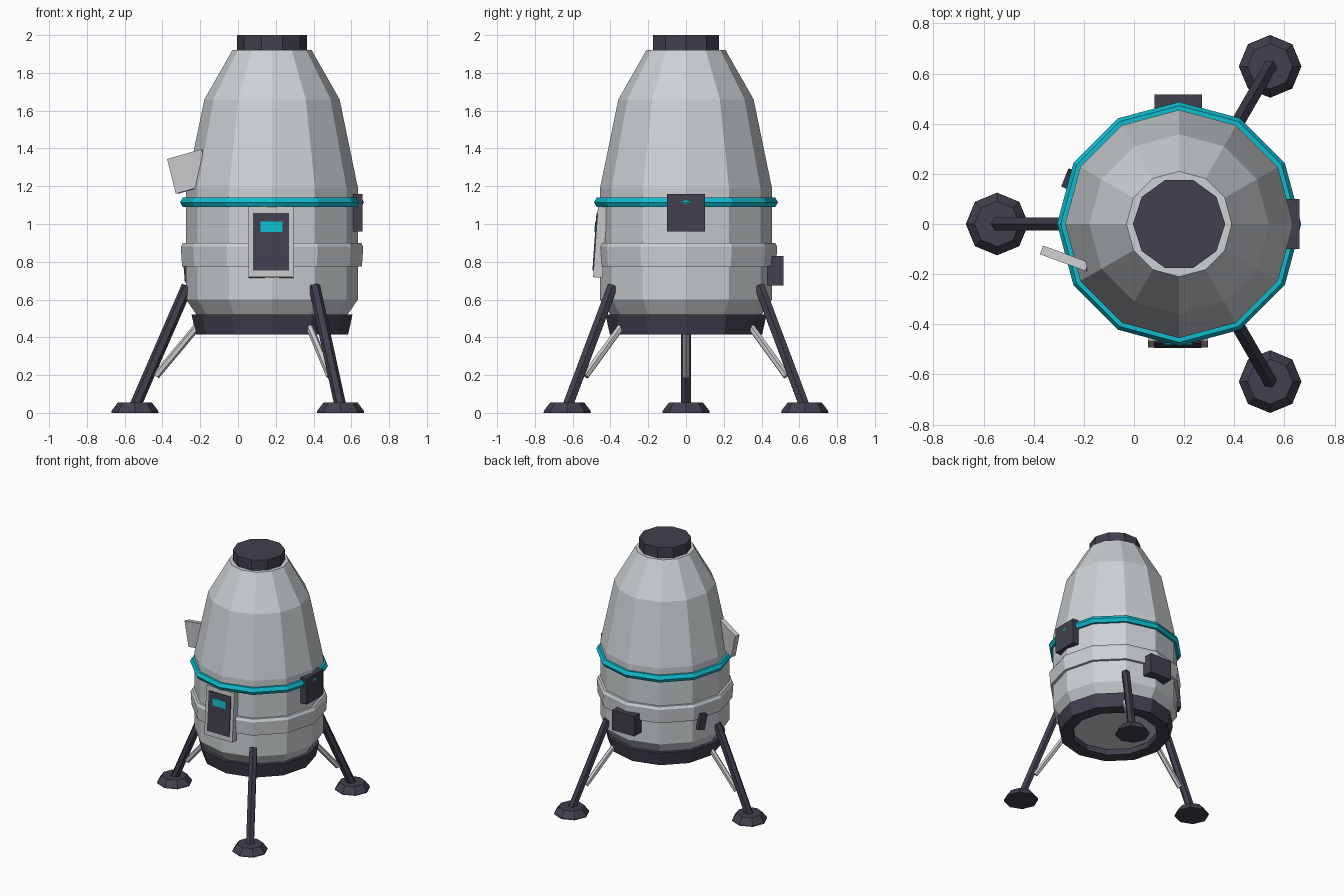
import bpy
from math import sin, cos, pi, radians
from mathutils import Vector, Euler

cube = bpy.data.objects.get("Cube")
if cube:
    bpy.data.objects.remove(cube, do_unlink=True)

CX = 0.18  # hull axis


def material(name, rgb):
    m = bpy.data.materials.new(name)
    m.use_nodes = True
    m.diffuse_color = (*rgb, 1)
    m.node_tree.nodes["Principled BSDF"].inputs["Base Color"].default_value = (*rgb, 1)
    return m


HULL = material("hull_grey", (0.61, 0.64, 0.66))
TRIM = material("trim_grey", (0.58, 0.58, 0.6))
DARK = material("dark_slate", (0.054, 0.05, 0.075))
CYAN = material("cyan", (0.005, 0.5, 0.62))


def add_mesh(name, verts, faces, mat):
    mesh = bpy.data.meshes.new(name)
    mesh.from_pydata(verts, [], faces)
    mesh.materials.append(mat)
    ob = bpy.data.objects.new(name, mesh)
    bpy.context.collection.objects.link(ob)
    return ob


def lathe(name, profile, mat, sides=12, closed=False, centre=(CX, 0)):
    """Spin (radius, z) points, listed bottom to top on the outside."""
    verts = [(centre[0] + r * cos(2 * pi * i / sides),
              centre[1] + r * sin(2 * pi * i / sides), z)
             for r, z in profile for i in range(sides)]
    n = len(profile)
    faces = []
    for k in range(n if closed else n - 1):
        a, b = k * sides, (k + 1) % n * sides
        for i in range(sides):
            j = (i + 1) % sides
            faces.append((a + i, a + j, b + j, b + i))
    if not closed:
        faces.append(tuple(reversed(range(sides))))
        faces.append(tuple(range((n - 1) * sides, n * sides)))
    return add_mesh(name, verts, faces, mat)


def box(name, centre, size, mat, rot=(0, 0, 0)):
    bpy.ops.mesh.primitive_cube_add(size=1, location=centre,
                                    rotation=[radians(a) for a in rot])
    ob = bpy.context.object
    ob.name = name
    ob.scale = size
    ob.data.materials.append(mat)
    return ob


def rod(name, start, end, radius, mat, sides=6):
    start, end = Vector(start), Vector(end)
    d = end - start
    bpy.ops.mesh.primitive_cylinder_add(vertices=sides, radius=radius, depth=d.length,
                                        location=(start + end) / 2)
    ob = bpy.context.object
    ob.name = name
    ob.rotation_euler = d.to_track_quat('Z', 'Y').to_euler()
    ob.data.materials.append(mat)
    return ob


# Hull, engine skirt, nose cap
lathe("hull", [(0.34, 0.46), (0.4, 0.52), (0.455, 0.6), (0.455, 1.19),
               (0.358, 1.66), (0.21, 1.92)], HULL)
lathe("engine_skirt", [(0.31, 0.415), (0.403, 0.415), (0.426, 0.52), (0.31, 0.52)],
      DARK, closed=True)
lathe("nose_cap", [(0.184, 1.91), (0.184, 2.0)], DARK, sides=10)

# Bands round the hull
lathe("belt", [(0.44, 0.775), (0.476, 0.775), (0.483, 0.88), (0.472, 0.9), (0.44, 0.9)],
      HULL, closed=True)
lathe("cyan_ring", [(0.457 + 0.03 * cos(k * pi / 3), 1.115 + 0.03 * sin(k * pi / 3))
                    for k in range(6)], CYAN, closed=True)

# Door, leaning back slightly: each layer is offset in the door's own frame
tilt = (-4, 0, 0)
turn = Euler([radians(a) for a in tilt]).to_matrix()
for name, off, size, mat in (
        ("door_frame", (0, 0, 0), (0.24, 0.05, 0.375), TRIM),
        ("door_panel", (0, -0.025, 0), (0.19, 0.012, 0.305), DARK),
        ("door_window", (0.002, -0.031, 0.08), (0.117, 0.008, 0.055), CYAN)):
    box(name, Vector((CX - 0.005, -0.454, 0.904)) + turn @ Vector(off), size, mat, tilt)

# Equipment boxes and the side fin
box("left_box", (0.615, 0, 1.06), (0.09, 0.2, 0.2), DARK)
box("back_box", (0.177, 0.467, 0.752), (0.19, 0.1, 0.155), DARK)
box("small_box", (-0.262, 0.18, 0.755), (0.03, 0.055, 0.12), DARK, (12, 0, -22))
box("side_fin", (-0.255, -0.145, 1.278), (0.2, 0.037, 0.19), TRIM, (0, -15, -20))

# Three landing legs
for side, angle in (("right", 180), ("back", 60), ("front", -60)):
    a = radians(angle)

    def at(r, z):
        return (CX + r * cos(a), r * sin(a), z)

    rod(side + "_leg", at(0.725, 0.035), at(0.448, 0.672), 0.031, DARK)
    rod(side + "_brace", at(0.615, 0.195), at(0.385, 0.47), 0.02, TRIM)
    x, y, _ = at(0.726, 0)
    lathe(side + "_foot", [(0.125, 0), (0.123, 0.012), (0.09, 0.055)], DARK,
          sides=8, centre=(x, y))
